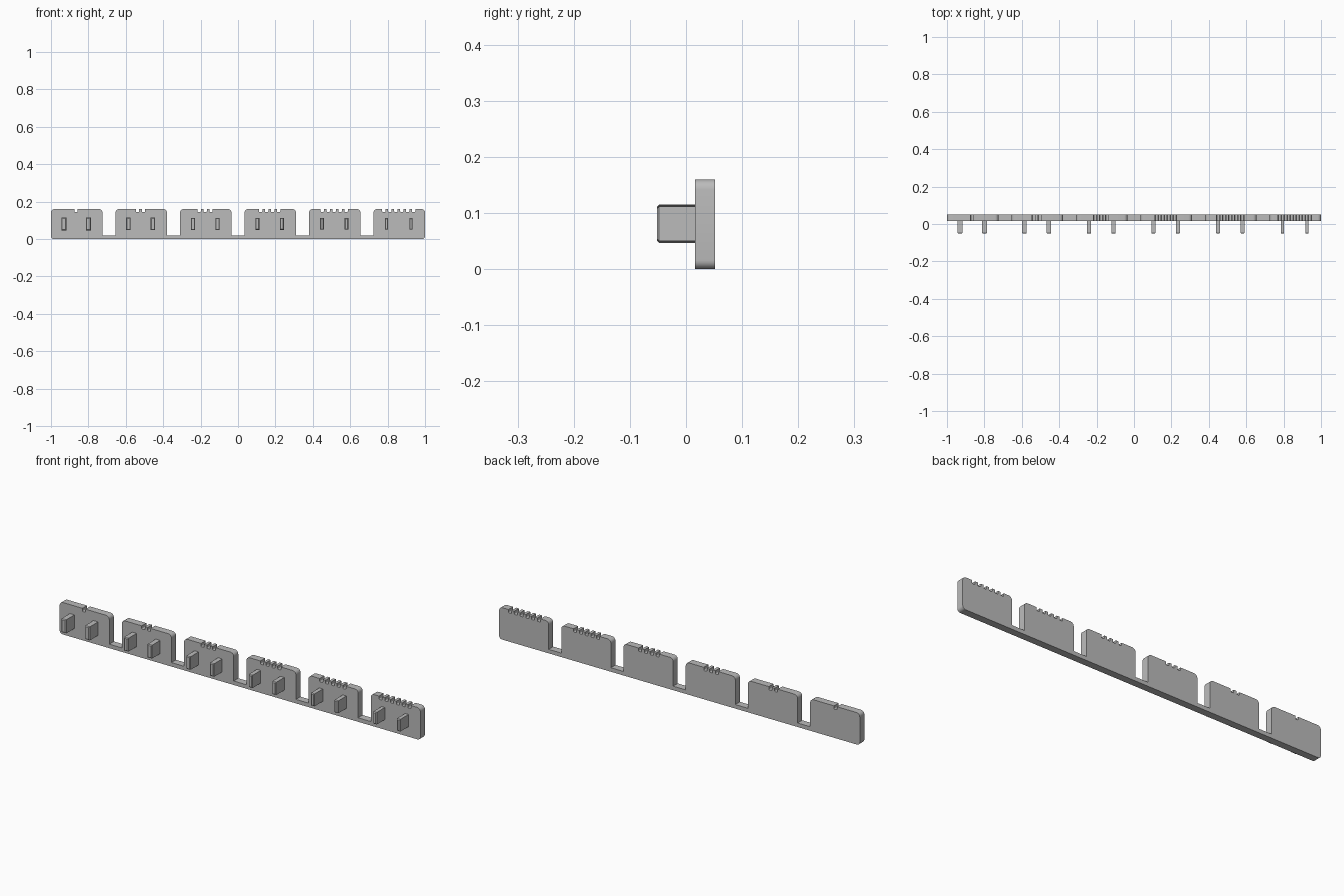
import bpy, bmesh, math
from mathutils import Vector

cube = bpy.data.objects.get("Cube")
if cube:
    bpy.data.objects.remove(cube, do_unlink=True)

TABS, PITCH, TAB_W = 6, 0.345, 0.275
HEIGHT, STRIP_H = 0.16, 0.02
FRONT_Y, BACK_Y, TIP_Y = 0.016, 0.052, -0.052
NOTCH_W, NOTCH_D, NOTCH_STEP = 0.017, 0.016, 0.032

grey = bpy.data.materials.new("plain grey")
grey.use_nodes = True
colour = (0.5, 0.5, 0.5, 1)
grey.diffuse_color = colour
grey.node_tree.nodes["Principled BSDF"].inputs["Base Color"].default_value = colour


def finish(bm, name):
    bmesh.ops.recalc_face_normals(bm, faces=bm.faces)
    mesh = bpy.data.meshes.new(name)
    bm.to_mesh(mesh)
    bm.free()
    mesh.materials.append(grey)
    obj = bpy.data.objects.new(name, mesh)
    bpy.context.collection.objects.link(obj)
    bpy.ops.object.select_all(action='DESELECT')
    obj.select_set(True)
    bpy.context.view_layer.objects.active = obj
    bpy.ops.object.shade_smooth_by_angle(angle=math.radians(30))
    return obj


def rounded(corners, steps=6):
    """Replace each right-angled (x, z, radius) corner with an arc."""
    points = []
    for i, (x, z, r) in enumerate(corners):
        p = Vector((x, z))
        if r == 0:
            points.append(p)
            continue
        before = (Vector(corners[i - 1][:2]) - p).normalized() * r
        after = (Vector(corners[(i + 1) % len(corners)][:2]) - p).normalized() * r
        for k in range(steps + 1):
            a = math.pi / 2 * k / steps
            points.append(p + before * (1 - math.sin(a)) + after * (1 - math.cos(a)))
    return points


# Comb-shaped plate: six tabs on a low strip, with counting notches on top
corners = [(1, 0, 0.016), (-1, 0, 0.016)]
peg_places = []
for i in range(TABS):
    left = -1 + i * PITCH
    right = left + TAB_W
    middle = (left + right) / 2 - 0.003
    if i > 0:
        corners.append((left, STRIP_H, 0))
    corners.append((left, HEIGHT, 0.018))
    for n in range(i + 1):
        x = middle + (n - i / 2) * NOTCH_STEP
        a, b = x - NOTCH_W / 2, x + NOTCH_W / 2
        corners += [(a, HEIGHT, 0), (a, HEIGHT - NOTCH_D, 0.004),
                    (b, HEIGHT - NOTCH_D, 0.004), (b, HEIGHT, 0)]
    corners.append((right, HEIGHT, 0.018))
    if i < TABS - 1:
        corners.append((right, STRIP_H, 0))
    peg_places += [(i, middle - 0.0655), (i, middle + 0.0655)]

bm = bmesh.new()
face = bm.faces.new([bm.verts.new((p.x, FRONT_Y, p.y)) for p in rounded(corners)])
result = bmesh.ops.extrude_face_region(bm, geom=[face])
moved = [g for g in result["geom"] if isinstance(g, bmesh.types.BMVert)]
bmesh.ops.translate(bm, verts=moved, vec=(0, BACK_Y - FRONT_Y, 0))
finish(bm, "notched_plate")

# Pegs with chamfered tips, slightly smaller from tab to tab
for count, (i, x) in enumerate(peg_places):
    width, tall = 0.0255 - 0.0014 * i, 0.068 - 0.0014 * i
    bm = bmesh.new()
    bmesh.ops.create_cube(bm, size=1)
    bmesh.ops.scale(bm, verts=bm.verts, vec=(width, FRONT_Y + 0.002 - TIP_Y, tall))
    bmesh.ops.translate(bm, verts=bm.verts, vec=(x, (FRONT_Y + 0.002 + TIP_Y) / 2, 0.081))
    tip = [e for e in bm.edges if all(v.co.y < 0 for v in e.verts)]
    bmesh.ops.bevel(bm, geom=tip, offset=0.004, segments=1, affect='EDGES')
    finish(bm, f"peg_{count + 1}")
